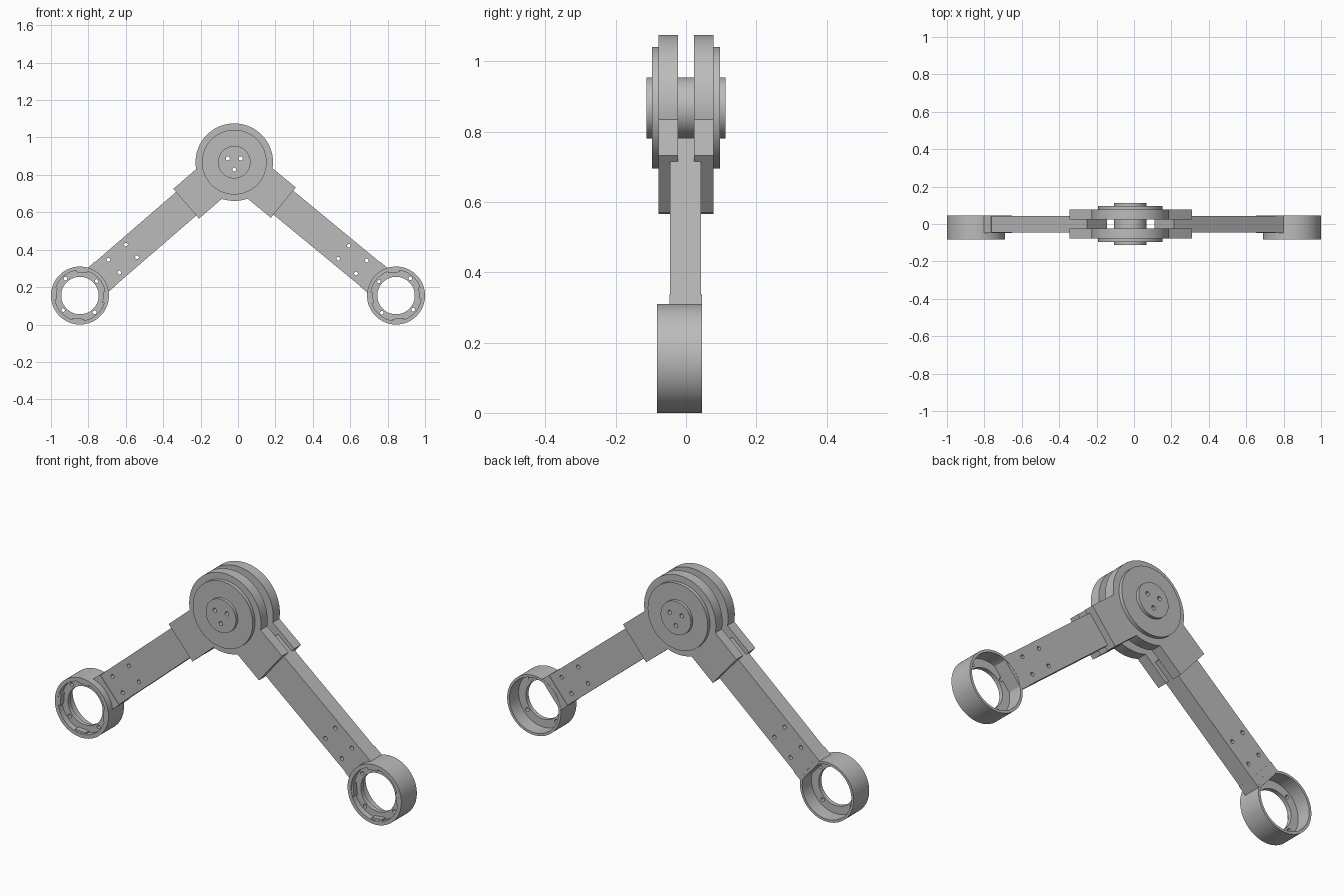
import bpy, bmesh, math
from mathutils import Matrix, Vector

if "Cube" in bpy.data.objects:
    bpy.data.objects.remove(bpy.data.objects["Cube"], do_unlink=True)

grey = bpy.data.materials.new("plain_grey")
grey.use_nodes = True
colour = (0.5, 0.5, 0.5, 1)
grey.diffuse_color = colour
grey.node_tree.nodes["Principled BSDF"].inputs["Base Color"].default_value = colour

HUB = Vector((-0.02, 0, 0.868))
RING_X, RING_Z, RING_R = 0.845, 0.155, 0.155
ARM_HALF, CLEVIS_HALF, CLEVIS_END, HUB_R = 0.083, 0.105, 0.34, 0.207


def finish(name, bm, matrix=None):
    bmesh.ops.recalc_face_normals(bm, faces=bm.faces)
    mesh = bpy.data.meshes.new(name)
    bm.to_mesh(mesh)
    bm.free()
    obj = bpy.data.objects.new(name, mesh)
    bpy.context.collection.objects.link(obj)
    mesh.materials.append(grey)
    if matrix:
        obj.matrix_world = matrix
    return obj


def add_box(bm, x0, x1, y0, y1, z0, z1, turn=None):
    m = Matrix.Translation(((x0 + x1) / 2, (y0 + y1) / 2, (z0 + z1) / 2))
    m = m @ Matrix.Diagonal((x1 - x0, y1 - y0, z1 - z0, 1))
    bmesh.ops.create_cube(bm, size=1, matrix=turn @ m if turn else m)


def lathe(bm, profile, steps=96):
    """Turn a closed (radius, y) outline around the y axis."""
    rings = []
    for i in range(steps):
        a = math.tau * i / steps
        rings.append([bm.verts.new((r * math.cos(a), y, r * math.sin(a))) for r, y in profile])
    n = len(profile)
    for i in range(steps):
        a, b = rings[i], rings[(i + 1) % steps]
        for k in range(n):
            bm.faces.new((a[k], a[(k + 1) % n], b[(k + 1) % n], b[k]))


def disc(bm, radius, y0, y1, x=0, z=0, sides=96):
    m = Matrix.Translation((x, (y0 + y1) / 2, z)) @ Matrix.Rotation(math.pi / 2, 4, "X")
    bmesh.ops.create_cone(bm, cap_ends=True, segments=sides, radius1=radius,
                          radius2=radius, depth=y1 - y0, matrix=m)


def drill(obj, centres, radius=0.01):
    """Cut round through holes along y at local (x, z) centres."""
    bm = bmesh.new()
    for x, z in centres:
        disc(bm, radius, -0.3, 0.3, x, z, 16)
    cutter = finish("hole_cutter", bm, obj.matrix_world.copy())
    cutter.hide_render = True
    mod = obj.modifiers.new("holes", "BOOLEAN")
    mod.operation, mod.object, mod.solver = "DIFFERENCE", cutter, "EXACT"
    select(obj)
    bpy.ops.object.modifier_apply(modifier=mod.name)
    bpy.data.objects.remove(cutter, do_unlink=True)


def select(obj):
    bpy.ops.object.select_all(action="DESELECT")
    obj.select_set(True)
    bpy.context.view_layer.objects.active = obj
    bpy.context.view_layer.update()


parts = []
arm_angles = []

# Two arms with end caps and ring sockets
for side, sign in (("left", 1), ("right", -1)):
    centre = Vector((sign * RING_X, 0, RING_Z))
    d = centre - HUB
    length = d.length
    angle = math.atan2(d.z, d.x)
    arm_angles.append(angle)
    turn = Matrix.Rotation(-angle, 4, "Y")
    at_hub = Matrix.Translation(HUB) @ turn
    at_ring = Matrix.Translation(centre) @ turn

    bm = bmesh.new()
    add_box(bm, CLEVIS_END, length - 0.127, -0.045, 0.043, -ARM_HALF, ARM_HALF)
    arm = finish(side + "_arm", bm, at_hub)
    drill(arm, [(length - u, v) for u in (0.24, 0.364) for v in (-0.045, 0.045)])

    bm = bmesh.new()
    add_box(bm, 0.235, CLEVIS_END + 0.01, -0.023, 0.023, -ARM_HALF, ARM_HALF)
    tongue = finish(side + "_arm_tongue", bm, at_hub)

    bm = bmesh.new()
    add_box(bm, length - 0.18, length - 0.125, -0.047, 0.045, -0.085, 0.085)
    cap = finish(side + "_arm_end_cap", bm, at_hub)

    bm = bmesh.new()
    lathe(bm, [(RING_R, -0.082), (RING_R, 0.046), (0.142, 0.046), (0.142, -0.03),
               (0.1, -0.03), (0.1, -0.052), (0.135, -0.052), (0.135, -0.082)])
    ring = finish(side + "_ring_socket", bm, at_ring)
    quarter = [math.pi / 2 * i for i in range(4)]
    drill(ring, [(0.119 * math.cos(a), 0.119 * math.sin(a)) for a in quarter])

    bm = bmesh.new()
    for a in quarter:
        add_box(bm, 0.123, 0.14, -0.08, -0.05, -0.03, 0.03,
                Matrix.Rotation(a + math.pi / 4, 4, "Y"))
    tabs = finish(side + "_ring_tabs", bm, at_ring)
    parts += [arm, tongue, cap, ring, tabs]

# Hub plates: a disc outline with a clevis block toward each arm
spread = math.asin(CLEVIS_HALF / HUB_R)
right_dir, left_dir = arm_angles[0], arm_angles[1]
if left_dir < 0:
    left_dir += math.tau


def arc(a0, a1, steps):
    return [(HUB_R * math.cos(a0 + (a1 - a0) * i / steps),
             HUB_R * math.sin(a0 + (a1 - a0) * i / steps)) for i in range(steps + 1)]


def block_end(a):
    c, s = math.cos(a), math.sin(a)
    return [(CLEVIS_END * c - v * s, CLEVIS_END * s + v * c)
            for v in (-CLEVIS_HALF, CLEVIS_HALF)]


outline = (arc(right_dir + spread, left_dir - spread, 60) + block_end(left_dir)
           + arc(left_dir + spread, right_dir - spread + math.tau, 12) + block_end(right_dir))
for name, y0, y1 in (("front", -0.078, -0.023), ("back", 0.023, 0.078)):
    bm = bmesh.new()
    face = bm.faces.new([bm.verts.new((x, y0, z)) for x, z in outline])
    new = bmesh.ops.extrude_face_region(bm, geom=[face])["geom"]
    bmesh.ops.translate(bm, vec=(0, y1 - y0, 0),
                        verts=[v for v in new if isinstance(v, bmesh.types.BMVert)])
    plate = finish(name + "_hub_plate", bm, Matrix.Translation(HUB))

    # Raised cover disc on the outside of each plate
    s = -1 if y0 < 0 else 1
    bm = bmesh.new()
    disc(bm, 0.173, min(s * 0.07, s * 0.097), max(s * 0.07, s * 0.097))
    cover = finish(name + "_hub_cover", bm, Matrix.Translation(HUB))
    parts += [plate, cover]

# Pivot pin through the hub
bm = bmesh.new()
disc(bm, 0.087, -0.113, 0.113)
pin = finish("pivot_pin", bm, Matrix.Translation(HUB))
parts.append(pin)

# Three screw holes right through the hub
screws = [(0.04 * math.cos(a), 0.04 * math.sin(a))
          for a in (math.radians(30 + 120 * i) for i in range(3))]
for obj in parts[-5:]:
    drill(obj, screws, 0.011)

for obj in parts:
    select(obj)
    bpy.ops.object.shade_smooth_by_angle(angle=math.radians(30))
